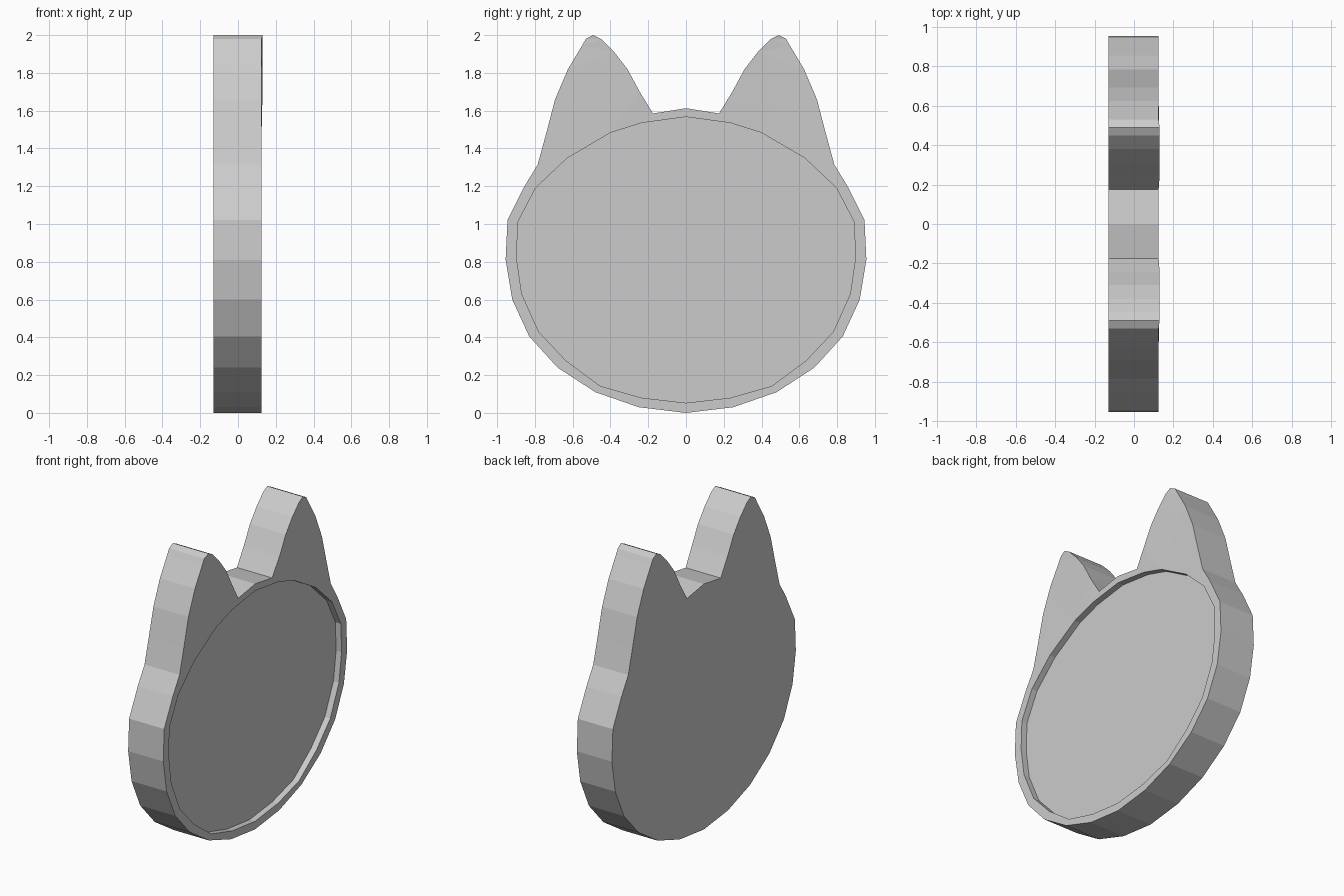
import bpy, bmesh

if "Cube" in bpy.data.objects:
    bpy.data.objects.remove(bpy.data.objects["Cube"])

BACK, FRONT, FLOOR = -0.13, 0.125, 0.085

# Half outlines as (y, z), running from bottom centre to top centre
head = [(0, 0), (.25, .03), (.48, .11), (.68, .24), (.83, .405), (.92, .6),
        (.955, .81), (.945, 1.02), (.855, 1.2), (.785, 1.315), (.74, 1.48),
        (.693, 1.66), (.625, 1.82), (.55, 1.945), (.53, 1.98), (.49, 2.0),
        (.45, 1.98), (.38, 1.91), (.31, 1.82), (.245, 1.70), (.175, 1.585), (0, 1.613)]
tray = [(0, .053), (.235, .08), (.455, .143), (.637, .278), (.78, .43),
        (.87, .632), (.897, .82), (.89, 1.01), (.797, 1.19), (.63, 1.348),
        (.40, 1.483), (.235, 1.535), (0, 1.567)]


def mirrored(half):
    return half + [(-y, z) for y, z in half[-2:0:-1]]


def ear_lift(y, z):
    # inner ear edges sit very slightly proud of the rim
    return 0.005 if z > 1.65 and abs(y) < 0.5 else 0


bm = bmesh.new()


def ring(points, x, lift=False):
    return [bm.verts.new((x + (ear_lift(y, z) if lift else 0), y, z)) for y, z in points]


def wall(a, b):
    n = len(a)
    for i in range(n):
        j = (i + 1) % n
        bm.faces.new((a[i], a[j], b[j], b[i]))


def loop_edges(r):
    return [bm.edges.get((r[i], r[(i + 1) % len(r)])) for i in range(len(r))]


outer, inner = mirrored(head), mirrored(tray)
back, front = ring(outer, BACK), ring(outer, FRONT, True)
lip, floor = ring(inner, FRONT), ring(inner, FLOOR)

# Outer side wall, recess wall, back face, recess floor
wall(back, front)
wall(lip, floor)
bmesh.ops.triangle_fill(bm, edges=loop_edges(back), use_beauty=True)
bmesh.ops.triangle_fill(bm, edges=loop_edges(floor), use_beauty=True)
# Front rim between outline and recess
bmesh.ops.triangle_fill(bm, edges=loop_edges(front) + loop_edges(lip), use_beauty=True)
bmesh.ops.recalc_face_normals(bm, faces=bm.faces[:])

mesh = bpy.data.meshes.new("cat_head_dish")
bm.to_mesh(mesh)
bm.free()
obj = bpy.data.objects.new("cat_head_dish", mesh)
bpy.context.collection.objects.link(obj)
